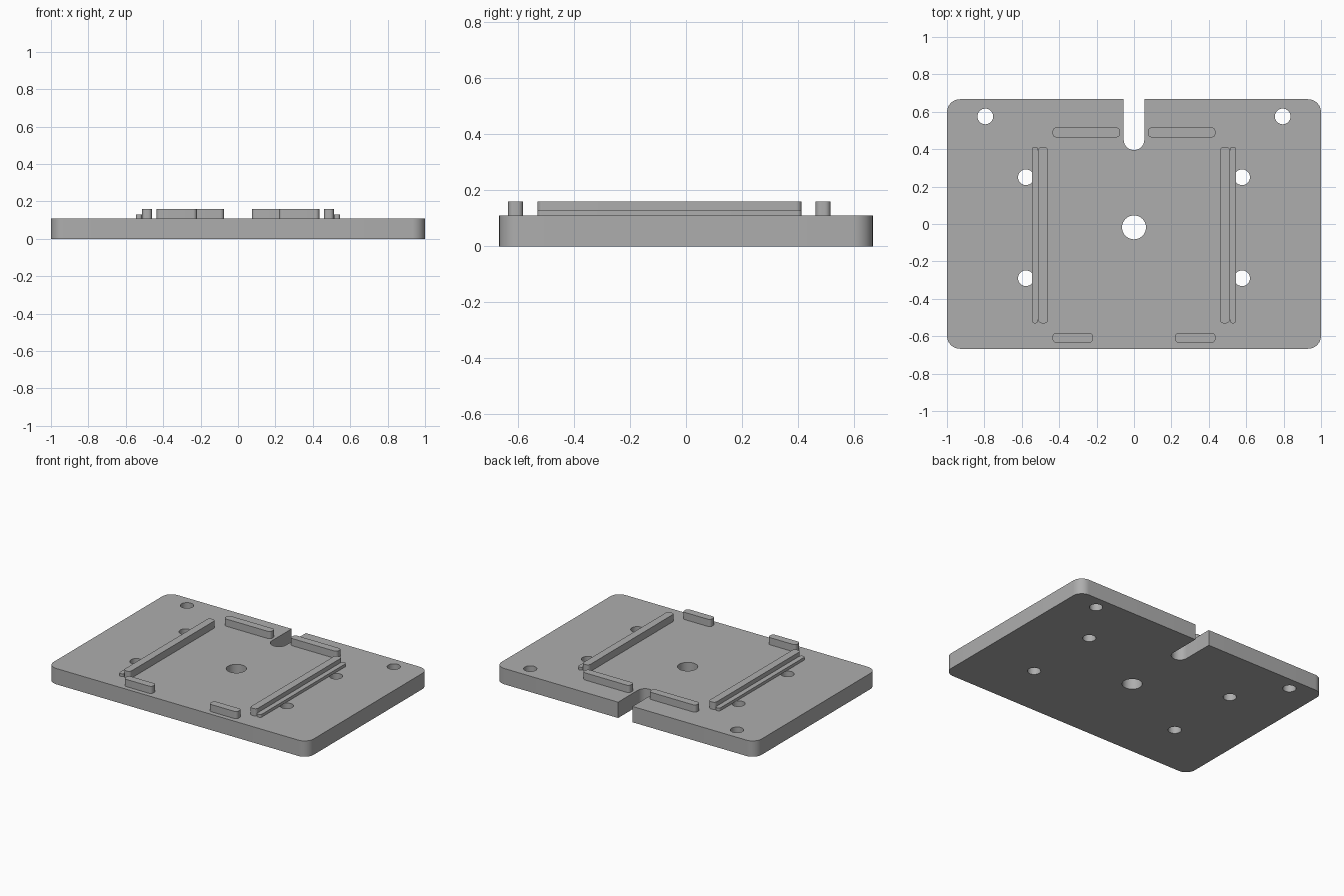
import bpy, bmesh, math

if "Cube" in bpy.data.objects:
    bpy.data.objects.remove(bpy.data.objects["Cube"], do_unlink=True)

grey = bpy.data.materials.new("plain_grey")
grey.use_nodes = True
GREY = (0.42, 0.42, 0.42, 1)
grey.diffuse_color = GREY
grey.node_tree.nodes["Principled BSDF"].inputs["Base Color"].default_value = GREY

TOP = 0.11      # plate thickness
TALL = 0.16     # top of the locating bars
LEDGE = 0.13    # top of the low ledges


def rounded_block(name, x0, x1, y0, y1, z0, z1, r, steps=8):
    """Upright prism on a rounded rectangle."""
    bm = bmesh.new()
    corners = [(x1 - r, y1 - r), (x0 + r, y1 - r), (x0 + r, y0 + r), (x1 - r, y0 + r)]
    verts = []
    for q, (cx, cy) in enumerate(corners):
        for i in range(steps + 1):
            a = math.pi / 2 * (q + i / steps)
            verts.append(bm.verts.new((cx + r * math.cos(a), cy + r * math.sin(a), z0)))
    bmesh.ops.remove_doubles(bm, verts=verts, dist=1e-5)
    base = bmesh.ops.contextual_create(bm, geom=bm.edges[:] + bm.verts[:])["faces"]
    side = bmesh.ops.extrude_face_region(bm, geom=base)
    moved = [v for v in side["geom"] if isinstance(v, bmesh.types.BMVert)]
    bmesh.ops.translate(bm, verts=moved, vec=(0, 0, z1 - z0))
    bmesh.ops.recalc_face_normals(bm, faces=bm.faces[:])
    mesh = bpy.data.meshes.new(name)
    bm.to_mesh(mesh)
    bm.free()
    mesh.materials.append(grey)
    obj = bpy.data.objects.new(name, mesh)
    bpy.context.collection.objects.link(obj)
    return obj


def select(obj):
    bpy.ops.object.select_all(action='DESELECT')
    obj.select_set(True)
    bpy.context.view_layer.objects.active = obj


def smooth(obj):
    select(obj)
    bpy.ops.object.shade_smooth_by_angle(angle=math.radians(30))


def cut(target, cutter):
    mod = target.modifiers.new("cut", 'BOOLEAN')
    mod.operation = 'DIFFERENCE'
    mod.solver = 'EXACT'
    mod.object = cutter
    select(target)
    bpy.ops.object.modifier_apply(modifier=mod.name)
    bpy.data.objects.remove(cutter, do_unlink=True)


def drill(target, x, y, r):
    bpy.ops.mesh.primitive_cylinder_add(vertices=40, radius=r, depth=1, location=(x, y, 0))
    hole = bpy.context.object
    hole.data.materials.append(grey)
    cut(target, hole)


# Base plate with centre hole, mounting holes and a round-ended rear slot
plate = rounded_block("base_plate", -1, 1, -0.667, 0.667, 0, TOP, 0.07, 12)
drill(plate, 0, -0.018, 0.064)
for s in (-1, 1):
    for x, y in ((0.795, 0.575), (0.578, 0.25), (0.578, -0.29)):
        drill(plate, s * x, y, 0.042)
cut(plate, rounded_block("slot_cutter", -0.055, 0.055, 0.395, 0.9, -0.5, 0.5, 0.0549, 12))
smooth(plate)

# Locating bars, one of each on both sides
bars = {
    "side_rail": (0.46, 0.512, -0.531, 0.413, TALL),
    "side_ledge": (0.512, 0.546, -0.531, 0.413, LEDGE),
    "rear_bar": (0.075, 0.435, 0.463, 0.516, TALL),
    "front_bar": (0.22, 0.435, -0.635, -0.582, TALL),
}
for name, (x0, x1, y0, y1, z1) in bars.items():
    r = 0.015 if name == "side_ledge" else 0.02
    smooth(rounded_block("left_" + name, x0, x1, y0, y1, TOP, z1, r))
    smooth(rounded_block("right_" + name, -x1, -x0, y0, y1, TOP, z1, r))
